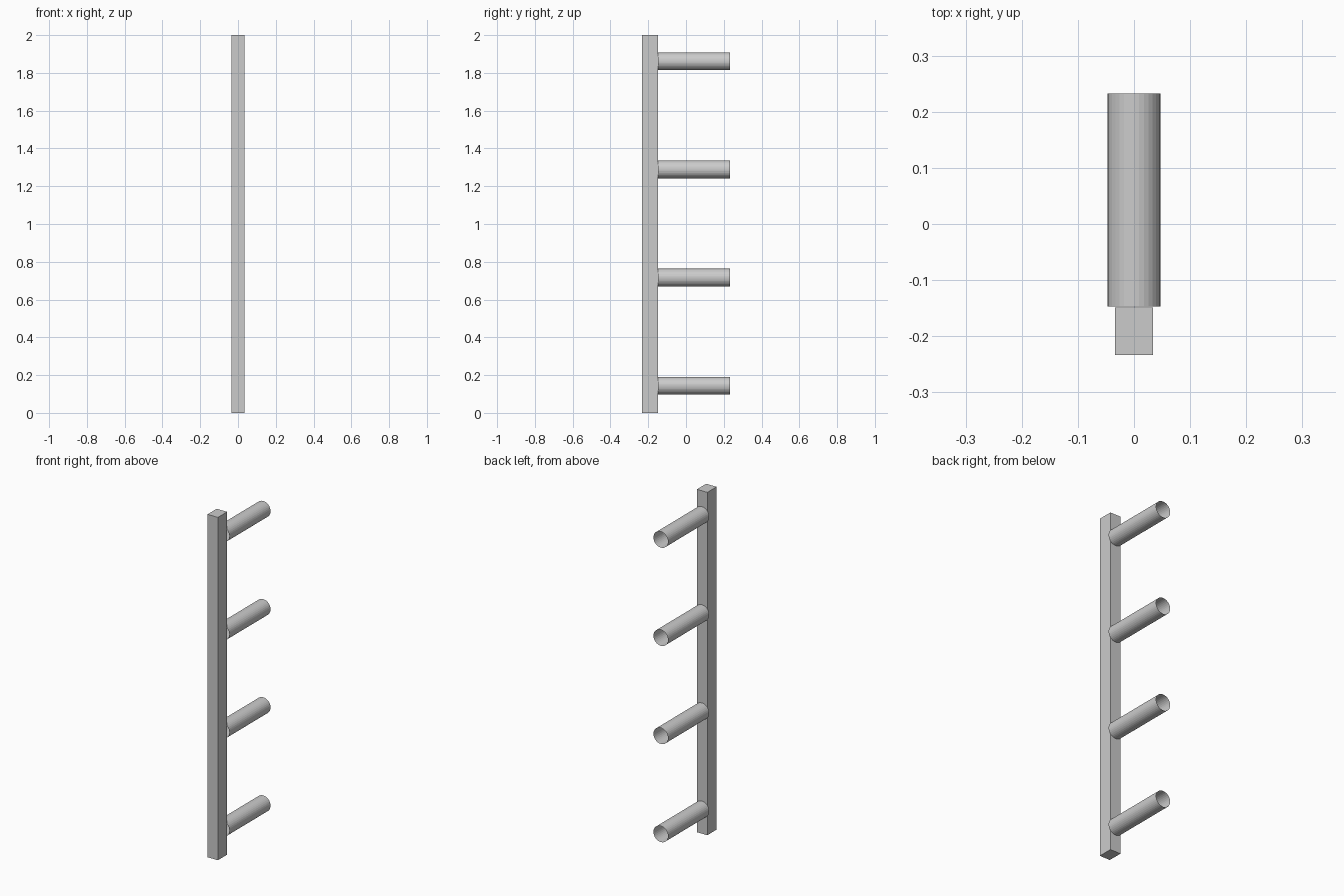
import bpy, bmesh
from math import pi

if "Cube" in bpy.data.objects:
    bpy.data.objects.remove(bpy.data.objects["Cube"])

# Upright post
bpy.ops.mesh.primitive_cube_add(size=1, location=(0, -0.191, 1))
post = bpy.context.object
post.name = "post"
post.scale = (0.067, 0.085, 2)

# Open thin-walled tubes running backwards from the post
Y0, Y1, R = -0.147, 0.233, 0.047
for i in range(4):
    bpy.ops.mesh.primitive_cylinder_add(
        vertices=32, radius=R, depth=Y1 - Y0, end_fill_type='NOTHING',
        location=(0, (Y0 + Y1) / 2, 0.144 + i * 0.5725), rotation=(pi / 2, 0, 0))
    bpy.context.object.name = f"tube_{i + 1}"
